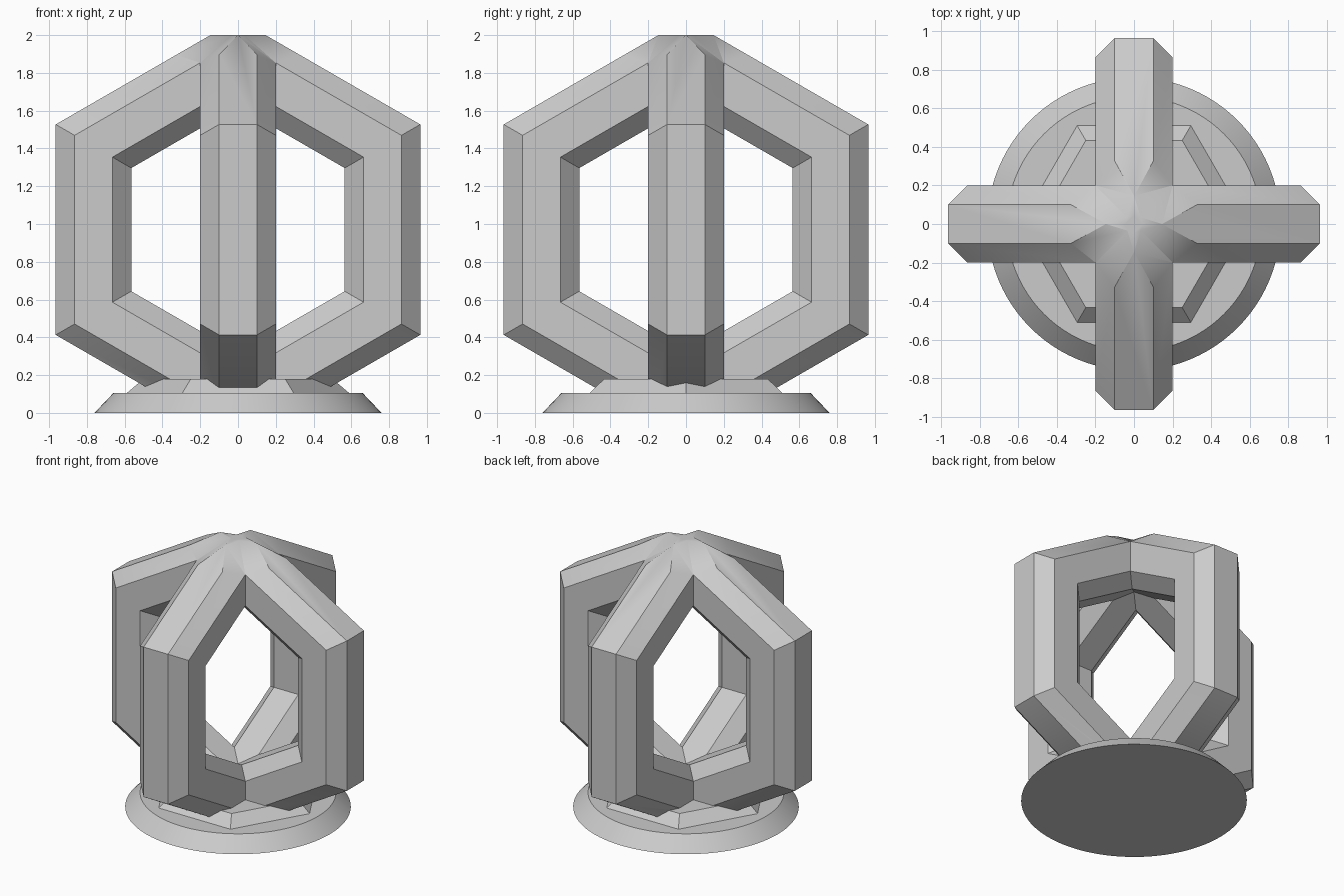
import bpy, bmesh
from math import cos, sin, pi, radians
from mathutils import Vector, Matrix

cube = bpy.data.objects.get("Cube")
if cube:
    bpy.data.objects.remove(cube, do_unlink=True)

grey = bpy.data.materials.new("light_grey")
grey.use_nodes = True
colour = (0.6, 0.6, 0.6, 1)
grey.diffuse_color = colour
grey.node_tree.nodes["Principled BSDF"].inputs["Base Color"].default_value = colour

CENTRE = 0.97                      # height of the ring centre
OUTER, INNER = 0.965, 0.565        # distances from centre to flat sides
WIDE, FLAT = 0.2, 0.1              # half width of bar and of its flat faces


def make_object(name, bm):
    bmesh.ops.recalc_face_normals(bm, faces=bm.faces)
    mesh = bpy.data.meshes.new(name)
    bm.to_mesh(mesh)
    bm.free()
    mesh.materials.append(grey)
    obj = bpy.data.objects.new(name, mesh)
    bpy.context.collection.objects.link(obj)
    return obj


def activate(obj):
    bpy.ops.object.select_all(action='DESELECT')
    obj.select_set(True)
    bpy.context.view_layer.objects.active = obj


def smooth(obj, degrees):
    activate(obj)
    bpy.ops.object.shade_smooth_by_angle(angle=radians(degrees))


def trim(bm, point, normal):
    """Cut away what lies on the normal's side and close the hole."""
    geom = bm.verts[:] + bm.edges[:] + bm.faces[:]
    bmesh.ops.bisect_plane(bm, geom=geom, dist=1e-5, plane_co=point,
                           plane_no=normal, clear_outer=True)
    bmesh.ops.holes_fill(bm, edges=[e for e in bm.edges if e.is_boundary])


def hex_ring(name, turn):
    """Hexagonal ring in the yz plane with a chamfered square section."""
    bm = bmesh.new()
    section = [(FLAT, OUTER), (WIDE, OUTER - FLAT), (WIDE, INNER + FLAT), (FLAT, INNER)]
    section += [(-w, r) for w, r in reversed(section)]
    loops = []
    for i in range(6):
        a = i * pi / 3
        loops.append([bm.verts.new((w, sin(a) * r / cos(pi / 6),
                                    CENTRE + cos(a) * r / cos(pi / 6)))
                      for w, r in section])
    for i, loop in enumerate(loops):
        after = loops[(i + 1) % 6]
        for j in range(8):
            k = (j + 1) % 8
            bm.faces.new((loop[j], loop[k], after[k], after[j]))
    bmesh.ops.recalc_face_normals(bm, faces=bm.faces)
    # blend the crown into the crossing ring
    corner = Vector((0.2, 0.2, 1.853))
    shoulder = Vector((0.1, 0.33, 1.895))
    tip = Vector((0, 0.15, 2))
    normal = (shoulder - corner).cross(tip - corner)
    for sx in (1, -1):
        for sy in (1, -1):
            flip = Vector((sx, sy, 1))
            trim(bm, corner * flip, normal * flip)
    trim(bm, Vector((0, 0, 2)), Vector((0, 0, 1)))
    trim(bm, Vector((0, 0, 0.03)), Vector((0, 0, -1)))
    bmesh.ops.transform(bm, matrix=Matrix.Rotation(turn, 4, 'Z'), verts=bm.verts)
    return make_object(name, bm)


def tapered_disc(name, sides, low, high, z0, z1, turn=0):
    bm = bmesh.new()
    place = Matrix.Translation((0, 0, (z0 + z1) / 2)) @ Matrix.Rotation(turn, 4, 'Z')
    bmesh.ops.create_cone(bm, cap_ends=True, segments=sides, radius1=low,
                          radius2=high, depth=z1 - z0, matrix=place)
    return make_object(name, bm)


# crossed rings, merged into one body
rings = hex_ring("crossed_rings", 0)
second = hex_ring("second_ring", pi / 2)
activate(rings)
union = rings.modifiers.new("union", 'BOOLEAN')
union.operation = 'UNION'
union.solver = 'EXACT'
union.object = second
bpy.ops.object.modifier_apply(modifier=union.name)
bpy.data.objects.remove(second, do_unlink=True)
smooth(rings, 36)

# round foot and hexagonal pedestal
foot = tapered_disc("round_foot", 96, 0.76, 0.66, 0, 0.105)
smooth(foot, 30)
tapered_disc("hex_pedestal", 6, 0.595, 0.5, 0.1, 0.18, pi / 6)
